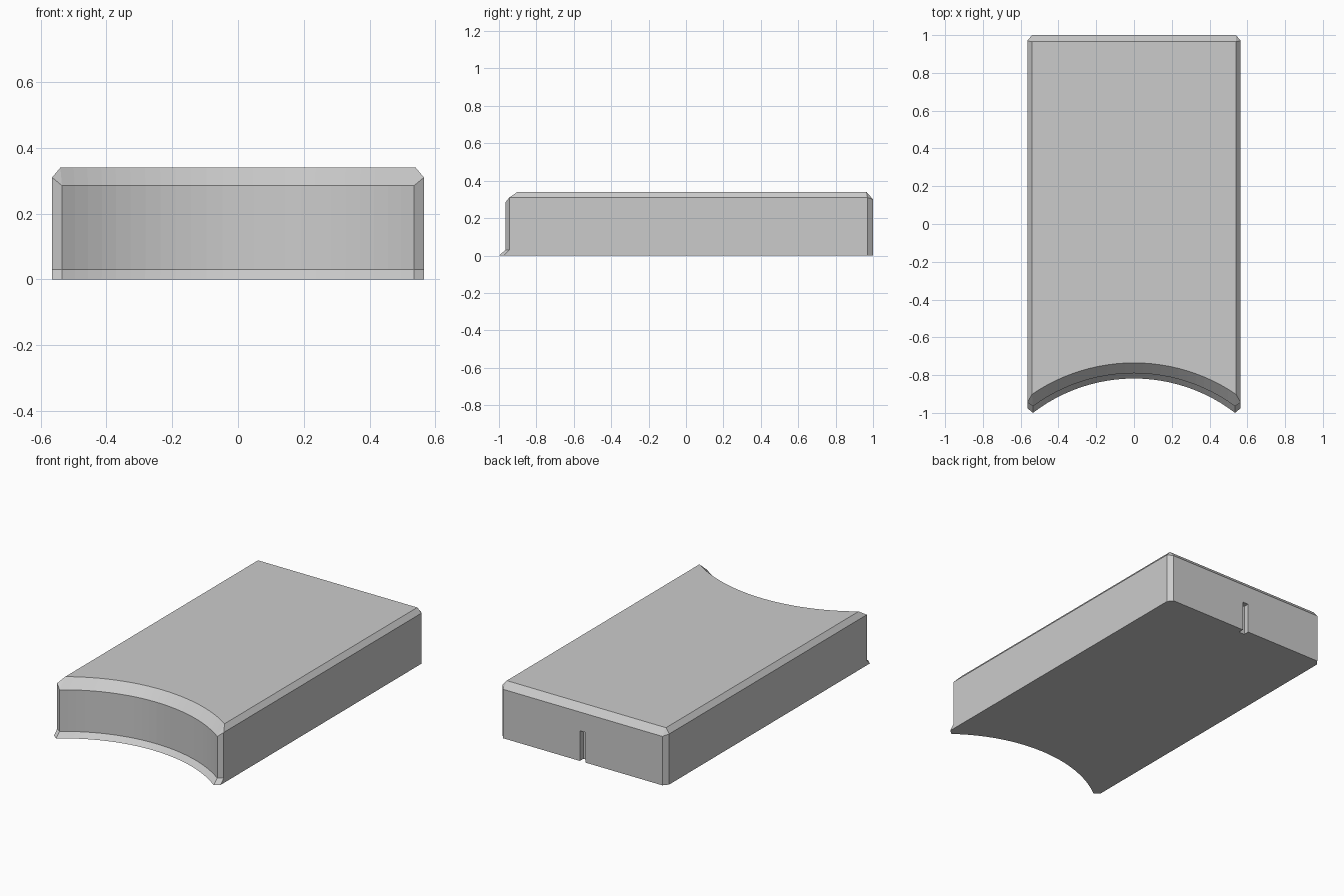
import bpy
import bmesh
import math

cube = bpy.data.objects.get("Cube")
if cube:
    bpy.data.objects.remove(cube, do_unlink=True)

ARC_CENTRE_Y = -1.695
ARC_STEPS = 24


def make_material(name, rgb):
    mat = bpy.data.materials.new(name)
    mat.use_nodes = True
    mat.diffuse_color = (*rgb, 1)
    mat.node_tree.nodes["Principled BSDF"].inputs["Base Color"].default_value = (*rgb, 1)
    return mat


def ring(radius, arc_x, arc_z, side_x, front_y, rear_y, side_z, back_x, back_y, back_z):
    """One outline of the block: concave front arc, clipped corners, straight back."""
    half = math.asin(arc_x / radius)
    pts = []
    for i in range(ARC_STEPS + 1):
        a = half * (2 * i / ARC_STEPS - 1)
        pts.append((radius * math.sin(a), ARC_CENTRE_Y + radius * math.cos(a), arc_z))
    right = [(side_x, front_y, side_z), (side_x, rear_y, side_z), (back_x, back_y, back_z)]
    left = [(-x, y, z) for x, y, z in reversed(right)]
    return pts + right + left


grey = make_material("plain grey", (0.6, 0.6, 0.6))

# Outlines from the flared foot up to the bevelled top
top_corner_y = ARC_CENTRE_Y + math.sqrt(0.96 ** 2 - 0.54 ** 2)
levels = [
    ring(0.877, 0.535, 0, 0.565, -0.975, 0.97, 0, 0.54, 1, 0),
    ring(0.905, 0.535, 0.03, 0.565, -0.945, 0.97, 0.03, 0.54, 1, 0.03),
    ring(0.905, 0.535, 0.285, 0.565, -0.945, 0.97, 0.31, 0.54, 1, 0.30),
    ring(0.96, 0.54, 0.34, 0.54, top_corner_y, 0.965, 0.34, 0.54, 0.965, 0.34),
]

# Block body lofted through the outlines
bm = bmesh.new()
loops = [[bm.verts.new(p) for p in level] for level in levels]
for low, high in zip(loops, loops[1:]):
    for i in range(len(low)):
        j = (i + 1) % len(low)
        bm.faces.new((low[i], low[j], high[j], high[i]))
bm.faces.new(list(reversed(loops[0])))
bm.faces.new(loops[-1])
bmesh.ops.remove_doubles(bm, verts=bm.verts, dist=0.0005)
bmesh.ops.recalc_face_normals(bm, faces=bm.faces)
mesh = bpy.data.meshes.new("block_body")
bm.to_mesh(mesh)
bm.free()
mesh.materials.append(grey)
body = bpy.data.objects.new("block_body", mesh)
bpy.context.collection.objects.link(body)

# Narrow slot in the middle of the back wall
bpy.ops.mesh.primitive_cube_add(size=1, location=(0, 1, 0.0425))
cutter = bpy.context.object
cutter.name = "slot_cutter"
cutter.scale = (0.04, 0.07, 0.285)
cutter.data.materials.append(grey)
cutter.hide_render = True
slot = body.modifiers.new("back_slot", "BOOLEAN")
slot.operation = "DIFFERENCE"
slot.solver = "EXACT"
slot.object = cutter

bpy.ops.object.select_all(action="DESELECT")
body.select_set(True)
bpy.context.view_layer.objects.active = body
bpy.ops.object.modifier_apply(modifier=slot.name)
bpy.data.objects.remove(cutter, do_unlink=True)
